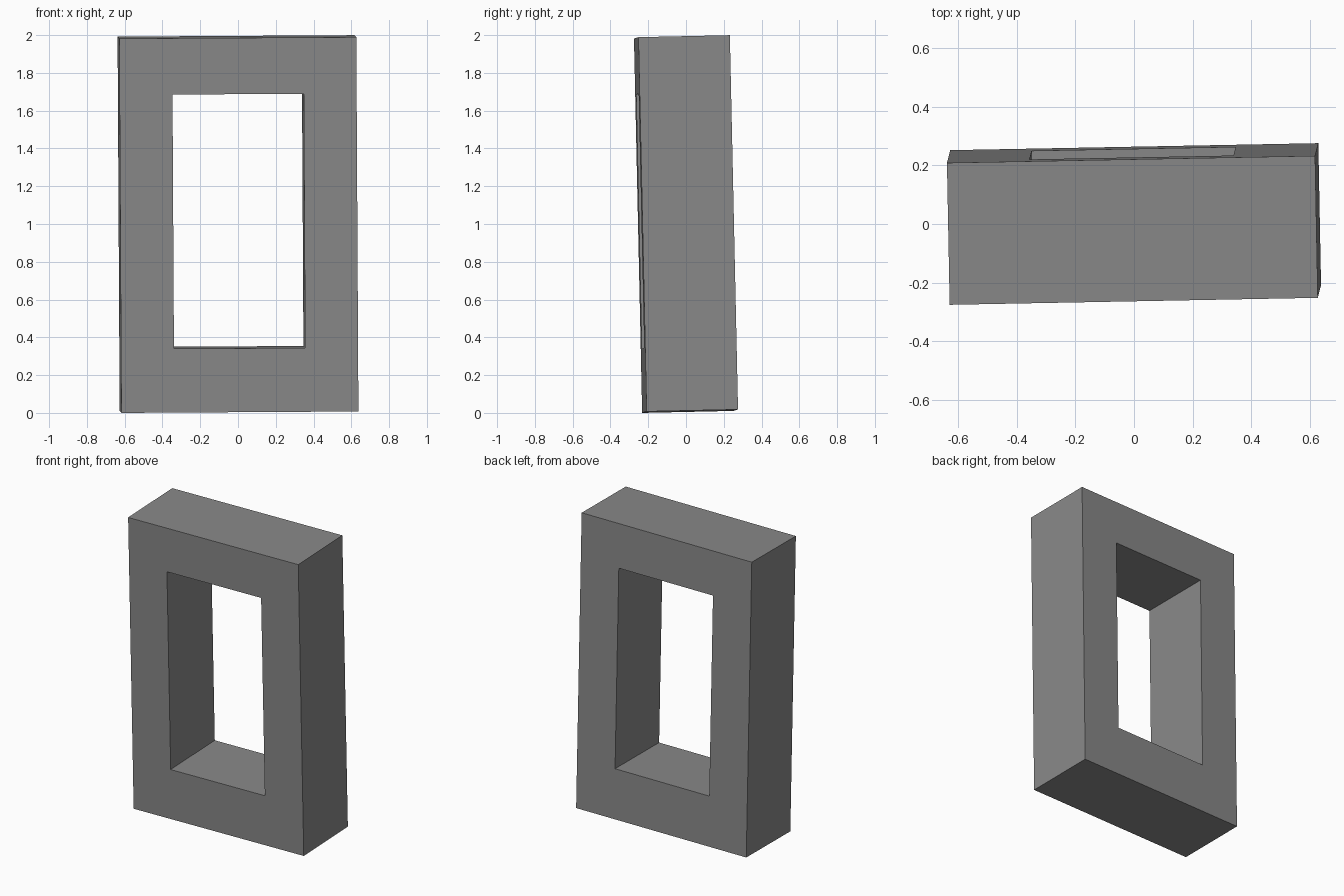
import bpy, bmesh
from mathutils import Matrix, Euler

if "Cube" in bpy.data.objects:
    bpy.data.objects.remove(bpy.data.objects["Cube"])

WIDTH, DEPTH, HEIGHT = 1.255, 0.484, 1.982
HOLE_W, HOLE_H, HOLE_Z = 0.695, 1.346, 0.02   # opening sits slightly above centre


def rectangle(bm, w, h, cz, y):
    """Four corner vertices of an upright rectangle."""
    return [bm.verts.new((sx * w / 2, y, cz + sz * h / 2))
            for sx, sz in ((-1, -1), (1, -1), (1, 1), (-1, 1))]


# Front face of the frame: a rectangular ring
bm = bmesh.new()
outer = rectangle(bm, WIDTH, HEIGHT, 0, -DEPTH / 2)
inner = rectangle(bm, HOLE_W, HOLE_H, HOLE_Z, -DEPTH / 2)
for i in range(4):
    j = (i + 1) % 4
    bm.faces.new((outer[i], outer[j], inner[j], inner[i]))

# Extrude the ring back to give the frame its depth
ext = bmesh.ops.extrude_face_region(bm, geom=bm.faces[:], use_keep_orig=True)
back = [g for g in ext["geom"] if isinstance(g, bmesh.types.BMVert)]
bmesh.ops.translate(bm, verts=back, vec=(0, DEPTH, 0))
bmesh.ops.recalc_face_normals(bm, faces=bm.faces[:])

# Slight tilt of the whole frame, resting on its lowest corner
tilt = Euler((0.0217, -0.006, 0.019)).to_matrix().to_4x4()
bm.transform(tilt)
bm.transform(Matrix.Translation((0, 0, -min(v.co.z for v in bm.verts))))

mesh = bpy.data.meshes.new("window_frame")
bm.to_mesh(mesh)
bm.free()
frame = bpy.data.objects.new("window_frame", mesh)
bpy.context.collection.objects.link(frame)

# Dark grey finish
grey = bpy.data.materials.new("dark_grey")
grey.diffuse_color = (0.25, 0.25, 0.25, 1)
grey.use_nodes = True
grey.node_tree.nodes["Principled BSDF"].inputs["Base Color"].default_value = grey.diffuse_color
mesh.materials.append(grey)
